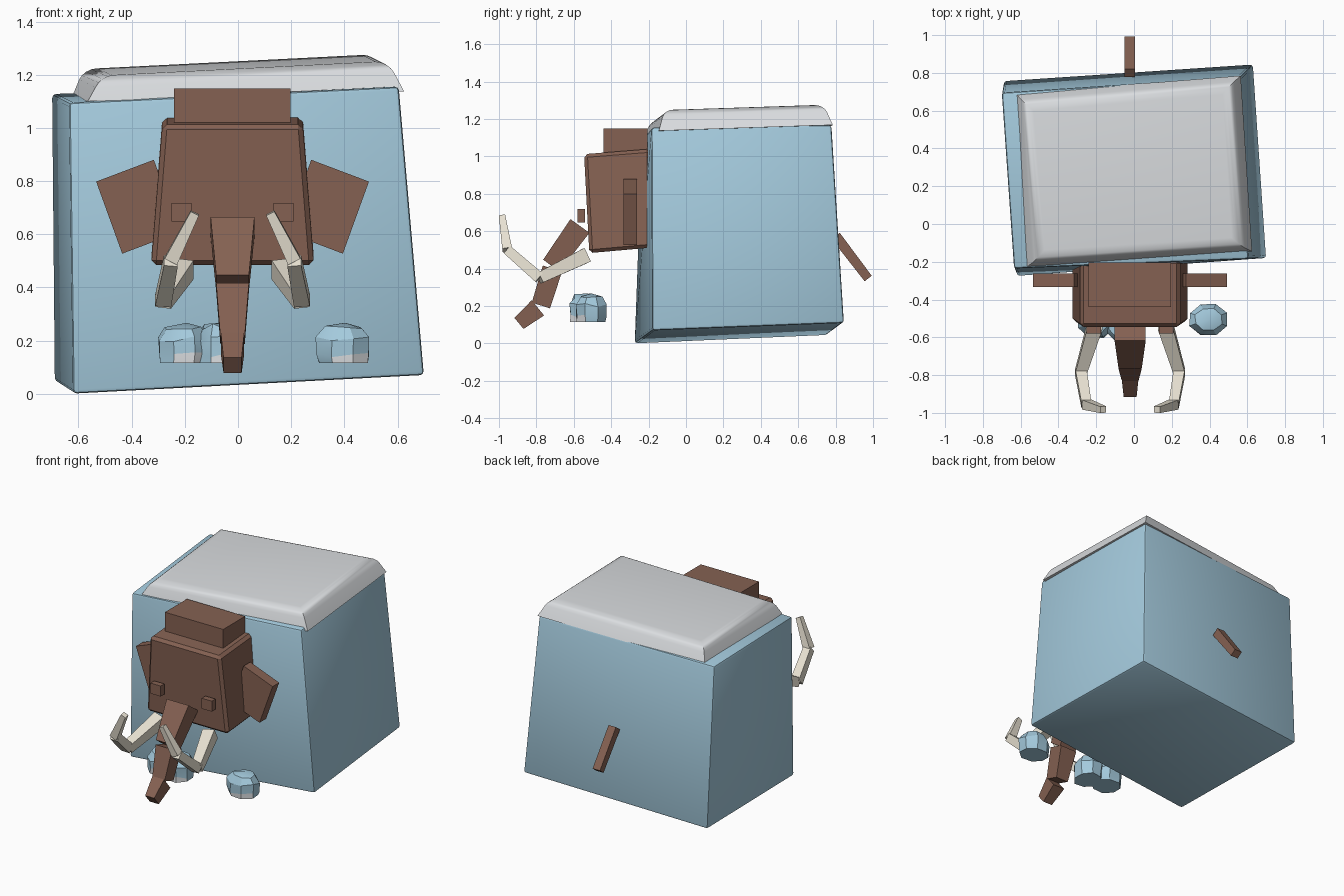
import bpy, bmesh, math, random
from mathutils import Vector

if "Cube" in bpy.data.objects:
    bpy.data.objects.remove(bpy.data.objects["Cube"])

random.seed(4)
CX = -0.0205  # symmetry plane of the animal


def material(name, rgb):
    m = bpy.data.materials.new(name)
    m.diffuse_color = (*rgb, 1)
    m.use_nodes = True
    m.node_tree.nodes["Principled BSDF"].inputs["Base Color"].default_value = m.diffuse_color
    return m


ICE = material("ice blue", (0.37, 0.59, 0.72))
SNOW = material("snow grey", (0.70, 0.72, 0.74))
FUR = material("fur brown", (0.235, 0.120, 0.085))
IVORY = material("ivory", (0.80, 0.75, 0.64))


def finish(name, bm, mats, smooth=None):
    bmesh.ops.recalc_face_normals(bm, faces=bm.faces)
    me = bpy.data.meshes.new(name)
    bm.to_mesh(me)
    bm.free()
    for m in mats:
        me.materials.append(m)
    ob = bpy.data.objects.new(name, me)
    bpy.context.collection.objects.link(ob)
    if smooth:
        bpy.ops.object.select_all(action='DESELECT')
        ob.select_set(True)
        bpy.context.view_layer.objects.active = ob
        bpy.ops.object.shade_smooth_by_angle(angle=math.radians(smooth))
    return ob


def block(name, low, high, mat, bevel=0, segments=1, top_only=False, smooth=None):
    """Six-sided solid from two matching loops of four corners."""
    bm = bmesh.new()
    a = [bm.verts.new(p) for p in low]
    b = [bm.verts.new(p) for p in high]
    bm.faces.new(a[::-1])
    bm.faces.new(b)
    for i in range(4):
        j = (i + 1) % 4
        bm.faces.new((a[i], a[j], b[j], b[i]))
    if bevel:
        edges = [e for e in bm.edges
                 if not top_only or all(v in b for v in e.verts)]
        bmesh.ops.bevel(bm, geom=edges, offset=bevel, segments=segments,
                        profile=0.5, affect='EDGES')
    return finish(name, bm, [mat], smooth)


def box(name, x, y, z, mat):
    loop = [(x[0], y[0]), (x[1], y[0]), (x[1], y[1]), (x[0], y[1])]
    return block(name, [(*p, z[0]) for p in loop], [(*p, z[1]) for p in loop], mat)


def beam(name, p, q, size_p, size_q, mat):
    """Tapered bar from p to q; sizes are (width along x, thickness)."""
    p, q = Vector(p), Vector(q)
    d = (q - p).normalized()
    u = (Vector((1, 0, 0)) - d * d.x).normalized()
    v = d.cross(u)

    def ring(c, s):
        return [c + u * (i * s[0] / 2) + v * (j * s[1] / 2)
                for i, j in ((-1, -1), (1, -1), (1, 1), (-1, 1))]
    return block(name, ring(p, size_p), ring(q, size_q), mat)


# Skewed ice block
block("ice_block",
      [(-0.62, -0.275, 0.0), (0.70, -0.18, 0.07), (0.63, 0.845, 0.11), (-0.69, 0.757, 0.045)],
      [(-0.635, -0.235, 1.095), (0.605, -0.185, 1.155), (0.56, 0.778, 1.168), (-0.70, 0.695, 1.128)],
      ICE, bevel=0.015, segments=2, smooth=40)

# Snow cap with a rounded rim on top
block("snow_cap",
      [(-0.565, -0.225, 1.10), (0.625, -0.145, 1.137), (0.565, 0.785, 1.168), (-0.625, 0.69, 1.115)],
      [(-0.515, -0.185, 1.195), (0.565, -0.115, 1.25), (0.51, 0.735, 1.278), (-0.58, 0.64, 1.223)],
      SNOW, bevel=0.045, segments=4, top_only=True, smooth=50)

# Head and hair tuft
block("head",
      [(CX - .306, -.517, .483), (CX + .306, -.517, .483), (CX + .306, -.19, .512), (CX - .306, -.19, .512)],
      [(CX - .264, -.545, 1.012), (CX + .264, -.545, 1.012), (CX + .264, -.19, 1.04), (CX - .264, -.19, 1.04)],
      FUR, bevel=0.018)
box("hair_tuft", (-0.24, 0.197), (-0.44, -0.205), (1.0, 1.148), FUR)

# Trunk in three tapering pieces
beam("trunk_upper", (CX, -.567, .628), (CX, -.72, .416), (.165, .125), (.123, .108), FUR)
beam("trunk_middle", (CX, -.714, .40), (CX, -.776, .203), (.123, .108), (.092, .102), FUR)
beam("trunk_tip", (CX, -.792, .19), (CX, -.893, .107), (.088, .105), (.068, .076), FUR)

# Mirrored ears, eyes and tusks
ear = [(0.296, 0.88), (0.513, 0.798), (0.415, 0.527), (0.198, 0.609)]
tusk = [(0.186, -.535, .47), (0.261, -.783, .35), (0.232, -.955, .50), (0.142, -.983, .68)]
widths = [.080, .060, .052, .034]
for side, s in (("left", -1), ("right", 1)):
    block(side + "_ear",
          [(CX + s * x, -0.333, z) for x, z in ear],
          [(CX + s * x, -0.262, z) for x, z in ear], FUR)
    ex = sorted((CX + s * 0.154, CX + s * 0.230))
    box(side + "_eye", ex, (-0.58, -0.54), (0.647, 0.718), FUR)
    for i in range(3):
        (x0, y0, z0), (x1, y1, z1) = tusk[i], tusk[i + 1]
        beam(f"{side}_tusk_{i + 1}", (CX + s * x0, y0, z0), (CX + s * x1, y1, z1),
             (widths[i],) * 2, (widths[i + 1],) * 2, IVORY)

# Tail
beam("tail", (-0.022, .80, .575), (-0.022, .974, .347), (.055, .055), (.055, .048), FUR)


# Loose ice chunks: faceted rings with a flat base and a few frosted low faces
def chunk(name, cx, cy, rx, ry):
    bm = bmesh.new()
    n, rings = 8, []
    for z, r in ((.115, .96), (.145, 1.0), (.205, 1.0), (.252, .72)):
        ring = []
        for i in range(n):
            a = 2 * math.pi * (i + .5) / n
            k = r * random.uniform(.95, 1.08)
            dz = random.uniform(-.012, .012) if z > .12 else 0
            ring.append(bm.verts.new((cx + rx * k * math.cos(a), cy + ry * k * math.sin(a), z + dz)))
        rings.append(ring)
    top = bm.verts.new((cx + .01, cy, .267))
    bm.faces.new(rings[0][::-1])
    for k in range(3):
        for i in range(n):
            j = (i + 1) % n
            f = bm.faces.new((rings[k][i], rings[k][j], rings[k + 1][j], rings[k + 1][i]))
            if k == 0 and i in (5, 6):
                f.material_index = 1
    for i in range(n):
        bm.faces.new((rings[3][i], rings[3][(i + 1) % n], top))
    finish(name, bm, [ICE, SNOW], smooth=30)


chunk("ice_chunk_right", 0.393, -0.505, 0.102, 0.085)
chunk("ice_chunk_left", -0.203, -0.515, 0.102, 0.09)
chunk("ice_chunk_middle", -0.068, -0.53, 0.09, 0.095)
